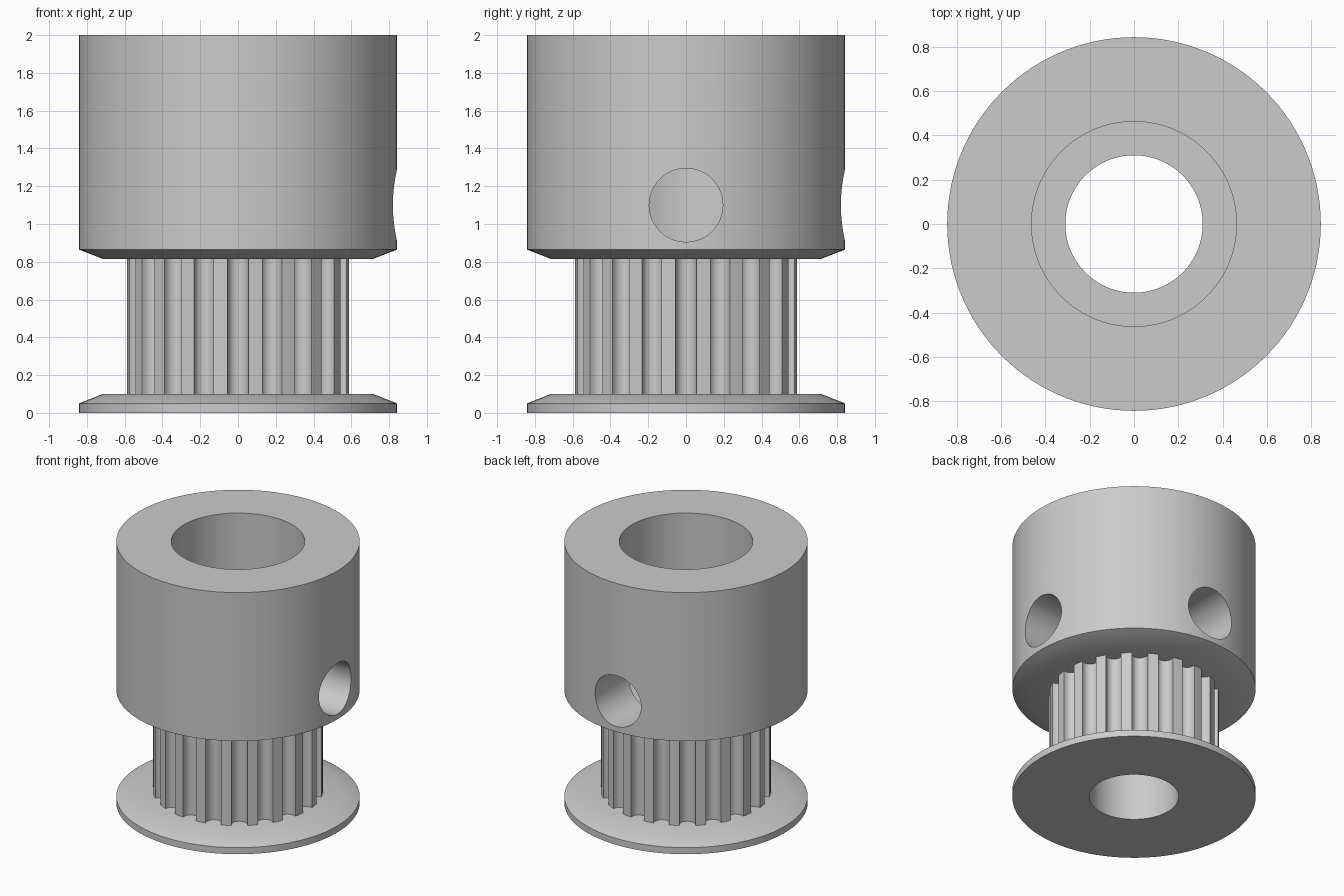
import bpy, bmesh
from math import sin, cos, pi, radians
from mathutils import Matrix, Vector

if "Cube" in bpy.data.objects:
    bpy.data.objects.remove(bpy.data.objects["Cube"])

RIM, SHOULDER, BORE, COUNTERBORE = 0.843, 0.715, 0.31, 0.4625
FLANGE_TOP, COLLAR_BASE, HEIGHT = 0.1, 0.815, 2.0
TEETH, TIP, HALF_GROOVE, WALL = 20, 0.59, 0.055, 0.016
SEGMENTS = 120

metal = bpy.data.materials.new("grey metal")
metal.use_nodes = True
grey = (0.6, 0.6, 0.6, 1)
metal.diffuse_color = grey
metal.node_tree.nodes["Principled BSDF"].inputs["Base Color"].default_value = grey


def finish(name, bm):
    bmesh.ops.recalc_face_normals(bm, faces=bm.faces)
    mesh = bpy.data.meshes.new(name)
    bm.to_mesh(mesh)
    bm.free()
    mesh.materials.append(metal)
    obj = bpy.data.objects.new(name, mesh)
    bpy.context.collection.objects.link(obj)
    return obj


def smooth(obj):
    bpy.ops.object.select_all(action='DESELECT')
    obj.select_set(True)
    bpy.context.view_layer.objects.active = obj
    bpy.ops.object.shade_smooth_by_angle(angle=radians(25))


def bridge(bm, a, b):
    for i in range(len(a)):
        j = (i + 1) % len(a)
        bm.faces.new((a[i], a[j], b[j], b[i]))


def lathe(name, profile):
    """Revolve a closed (radius, z) profile into a ring."""
    bm = bmesh.new()
    rings = [[bm.verts.new((r * cos(2 * pi * i / SEGMENTS), r * sin(2 * pi * i / SEGMENTS), z))
              for i in range(SEGMENTS)] for r, z in profile]
    for k, ring in enumerate(rings):
        bridge(bm, ring, rings[(k + 1) % len(rings)])
    return finish(name, bm)


# Lower flange with bevelled upper rim
flange = lathe("lower_flange", [(BORE, 0), (RIM, 0), (RIM, 0.05),
                                (SHOULDER, FLANGE_TOP), (BORE, FLANGE_TOP)])

# Collar with bevelled underside and counterbore
collar = lathe("collar", [(BORE, COLLAR_BASE), (SHOULDER, COLLAR_BASE), (RIM, 0.865),
                          (RIM, HEIGHT), (COUNTERBORE, HEIGHT),
                          (COUNTERBORE, 0.85), (BORE, 0.85)])

# Two set screw holes, on the left and the back
for axis, angle in (('Y', pi / 2), ('X', -pi / 2)):
    bm = bmesh.new()
    turn = Matrix.Rotation(angle, 4, axis)
    out = turn @ Vector((0, 0, 0.7))
    bmesh.ops.create_cone(bm, cap_ends=True, segments=48, radius1=0.195, radius2=0.195, depth=0.8,
                          matrix=Matrix.Translation(out + Vector((0, 0, 1.1))) @ turn)
    cutter = finish("screw_hole_cutter", bm)
    cutter.hide_render = True
    cut = collar.modifiers.new("screw_hole", 'BOOLEAN')
    cut.operation, cut.solver, cut.object = 'DIFFERENCE', 'EXACT', cutter
    bpy.context.view_layer.objects.active = collar
    bpy.ops.object.modifier_apply(modifier=cut.name)
    bpy.data.objects.remove(cutter)

# Toothed barrel: round-bottomed grooves between narrow teeth
bm = bmesh.new()
edge = (TIP ** 2 - HALF_GROOVE ** 2) ** 0.5
groove = [Vector((edge, -HALF_GROOVE, 0))]
for s in range(13):
    a = pi * s / 12
    groove.append(Vector((edge - WALL - HALF_GROOVE * sin(a), -HALF_GROOVE * cos(a), 0)))
groove.append(Vector((edge, HALF_GROOVE, 0)))
groove.append(Matrix.Rotation(pi / TEETH, 3, 'Z') @ Vector((TIP, 0, 0)))
outline = [Matrix.Rotation(2 * pi * t / TEETH, 3, 'Z') @ p for t in range(TEETH) for p in groove]
bore = [Vector((BORE * cos(2 * pi * i / SEGMENTS), BORE * sin(2 * pi * i / SEGMENTS), 0))
        for i in range(SEGMENTS)]
for loop in (outline, bore):
    low, high = [[bm.verts.new((p.x, p.y, z)) for p in loop] for z in (FLANGE_TOP, COLLAR_BASE)]
    bridge(bm, low, high)
barrel = finish("toothed_barrel", bm)
# The bore wall faces the axis
barrel_mesh = bmesh.new()
barrel_mesh.from_mesh(barrel.data)
for f in barrel_mesh.faces:
    c = f.calc_center_median()
    if c.xy.length < BORE + 0.02 and f.normal.xy.dot(c.xy) > 0:
        f.normal_flip()
barrel_mesh.to_mesh(barrel.data)
barrel_mesh.free()

for part in (flange, collar, barrel):
    smooth(part)
